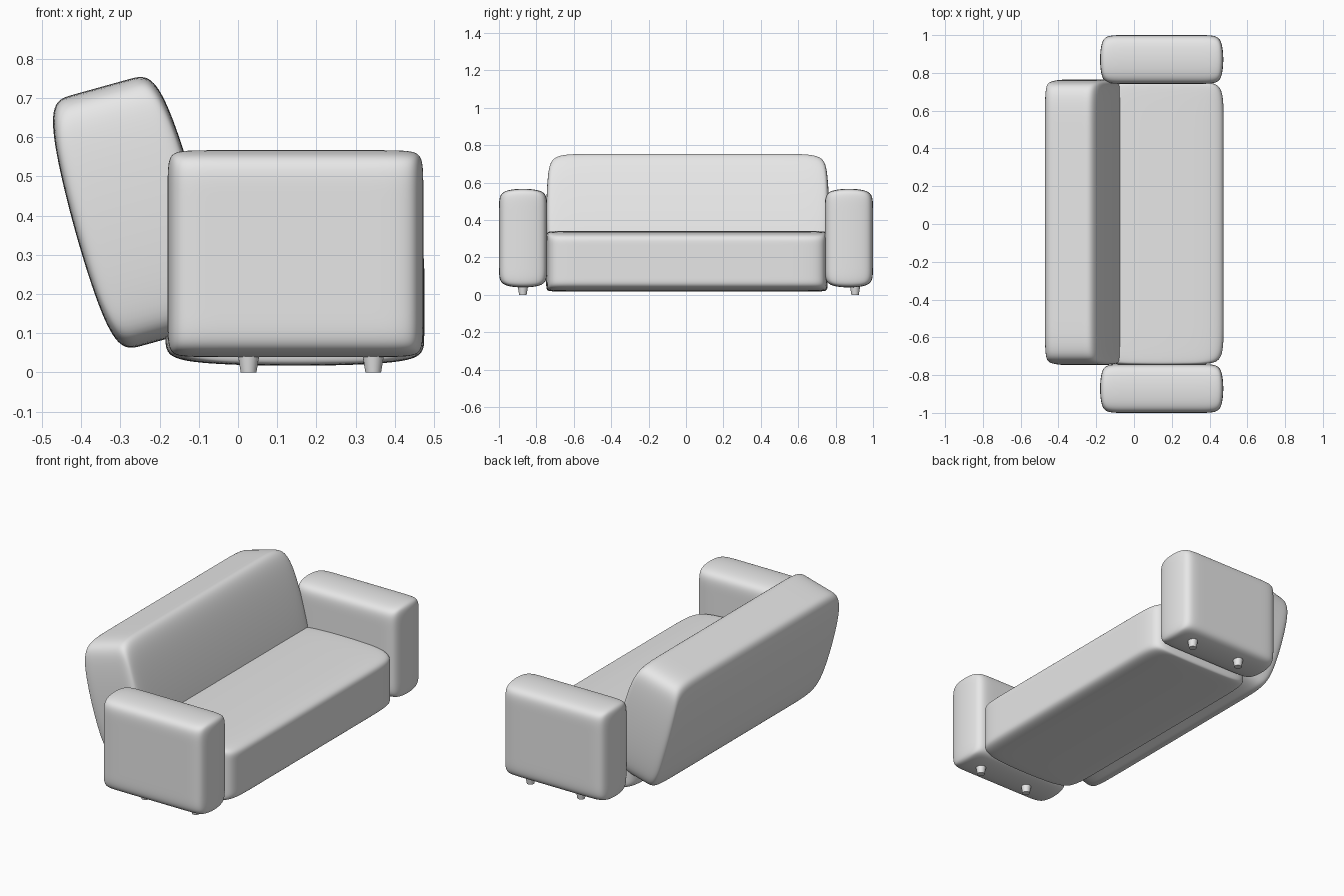
import bpy
import bmesh
from math import radians
from mathutils import Matrix, Vector

cube = bpy.data.objects.get("Cube")
if cube:
    bpy.data.objects.remove(cube, do_unlink=True)

# Single upholstery colour
grey = bpy.data.materials.new("light grey")
grey.use_nodes = True
colour = (0.8, 0.8, 0.8, 1.0)
grey.diffuse_color = colour
grey.node_tree.nodes["Principled BSDF"].inputs["Base Color"].default_value = colour


def add_object(name, bm):
    mesh = bpy.data.meshes.new(name)
    bm.to_mesh(mesh)
    bm.free()
    mesh.materials.append(grey)
    obj = bpy.data.objects.new(name, mesh)
    bpy.context.collection.objects.link(obj)
    return obj


def cushion(name, low, high, loops, tilt=0.0):
    """Subdivided box; loops gives the support loop inset per axis (0 = none)."""
    low, high = Vector(low), Vector(high)
    size, centre = high - low, (low + high) / 2
    bm = bmesh.new()
    bmesh.ops.create_cube(bm, size=1)
    bmesh.ops.scale(bm, vec=size, verts=bm.verts)
    for axis, inset in enumerate(loops):
        if not inset:
            continue
        for side in (-1, 1):
            normal, point = Vector(), Vector()
            normal[axis] = 1
            point[axis] = side * (size[axis] / 2 - inset)
            geom = bm.verts[:] + bm.edges[:] + bm.faces[:]
            bmesh.ops.bisect_plane(bm, geom=geom, plane_co=point, plane_no=normal)
    matrix = Matrix.Rotation(radians(tilt), 4, 'Y') @ Matrix.Translation(centre)
    bmesh.ops.transform(bm, matrix=matrix, verts=bm.verts)
    for face in bm.faces:
        face.smooth = True
    obj = add_object(name, bm)
    sub = obj.modifiers.new("soft shape", 'SUBSURF')
    sub.levels = sub.render_levels = 4
    return obj


def leg(name, x, y):
    bm = bmesh.new()
    bmesh.ops.create_cone(bm, cap_ends=True, segments=24, radius1=0.02,
                          radius2=0.03, depth=0.06,
                          matrix=Matrix.Translation((x, y, 0.03)))
    for face in bm.faces:
        face.smooth = len(face.verts) == 4
    for edge in bm.edges:
        edge.smooth = all(f.smooth for f in edge.link_faces)
    add_object(name, bm)


# Seat, crowned from front to back
cushion("seat", (-0.185, -0.75, 0.015), (0.475, 0.76, 0.343), (0, 0.05, 0.05))

# Backrest, given in its own leaning frame
cushion("backrest", (-0.307, -0.75, 0.131), (0.023, 0.768, 0.795),
        (0.077, 0.08, 0), tilt=-15.5)

# Armrests and their tapered legs
for side, y_low, y_leg in (("right", -1.0, -0.872), ("left", 0.742, 0.904)):
    cushion(side + "_armrest", (-0.183, y_low, 0.036), (0.476, y_low + 0.258, 0.57),
            (0.08, 0, 0.08))
    for place, x in (("back", 0.027), ("front", 0.345)):
        leg(f"{side}_{place}_leg", x, y_leg)
